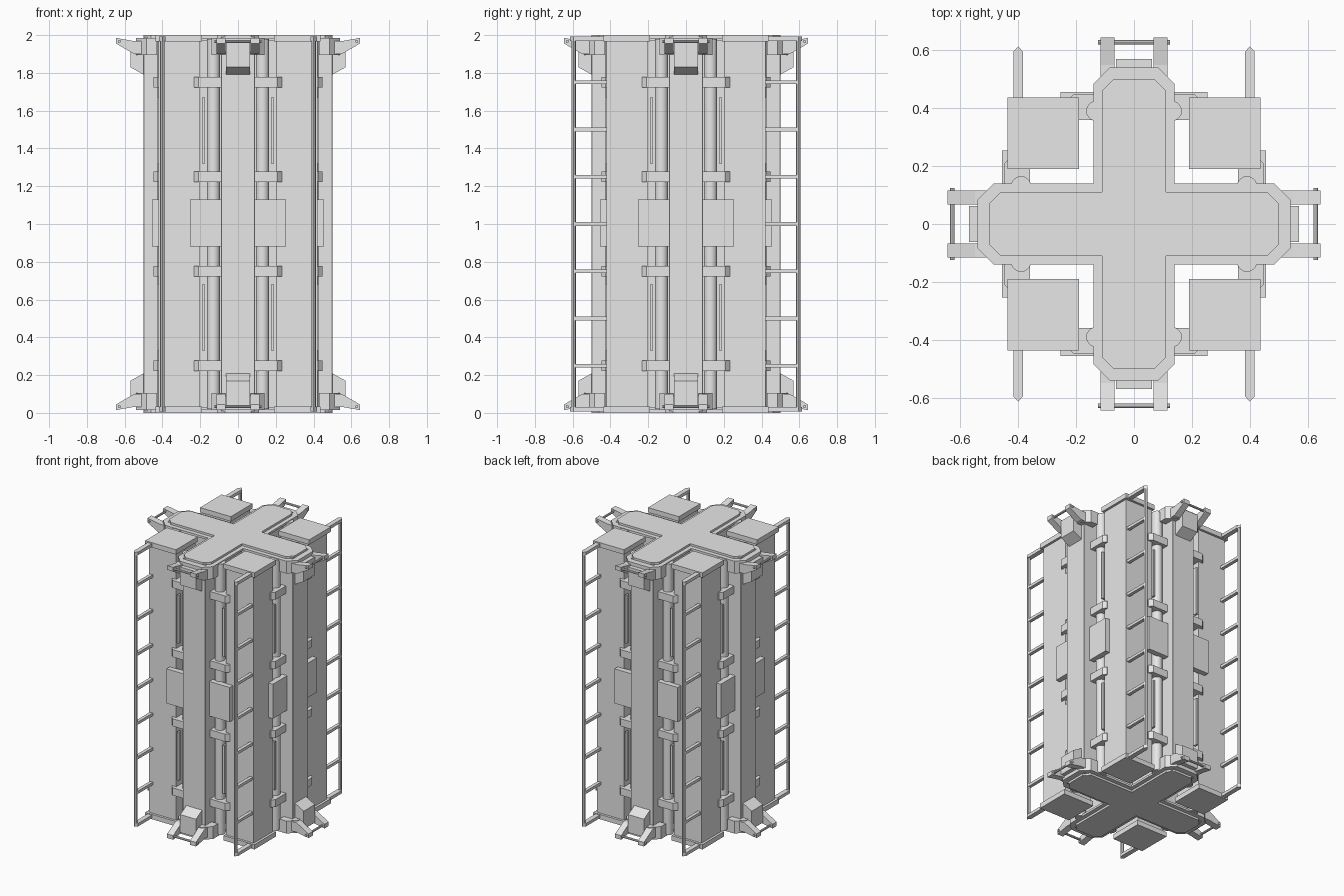
import bpy, bmesh, math
from mathutils import Matrix, Vector

cube = bpy.data.objects.get("Cube")
if cube:
    bpy.data.objects.remove(cube, do_unlink=True)

grey = bpy.data.materials.new("plain_grey")
grey.use_nodes = True
grey.diffuse_color = (0.8, 0.8, 0.8, 1)
grey.node_tree.nodes["Principled BSDF"].inputs["Base Color"].default_value = (0.8, 0.8, 0.8, 1)

# Symmetry transforms
SPIN = [Matrix.Rotation(math.radians(90 * k), 4, 'Z') for k in range(4)]
FLIP_X = [Matrix.Identity(4), Matrix.Diagonal((-1, 1, 1, 1))]
FLIP_Y = [Matrix.Identity(4), Matrix.Diagonal((1, -1, 1, 1))]
ENDS = [Matrix.Identity(4),
        Matrix.Translation((0, 0, 2)) @ Matrix.Diagonal((1, 1, -1, 1))]


def combine(*groups):
    result = [Matrix.Identity(4)]
    for group in groups:
        result = [a @ b for a in result for b in group]
    return result


def prism(name, outline, low, high, copies, axis='Z', smooth=False):
    """Extrude an outline along z (x, y points) or along x (y, z points)."""
    bm = bmesh.new()
    for matrix in copies:
        rings = []
        for level in (low, high):
            pts = [(a, b, level) if axis == 'Z' else (level, a, b) for a, b in outline]
            rings.append([bm.verts.new(matrix @ Vector(p)) for p in pts])
        bm.faces.new(rings[0])
        bm.faces.new(rings[1])
        n = len(outline)
        for i in range(n):
            j = (i + 1) % n
            bm.faces.new((rings[0][i], rings[0][j], rings[1][j], rings[1][i]))
    bmesh.ops.recalc_face_normals(bm, faces=bm.faces)
    mesh = bpy.data.meshes.new(name)
    bm.to_mesh(mesh)
    bm.free()
    mesh.materials.append(grey)
    obj = bpy.data.objects.new(name, mesh)
    bpy.context.collection.objects.link(obj)
    if smooth:
        bpy.ops.object.select_all(action='DESELECT')
        obj.select_set(True)
        bpy.context.view_layer.objects.active = obj
        bpy.ops.object.shade_smooth_by_angle(angle=math.radians(40))
    return obj


def rect(x0, x1, y0, y1):
    return [(x0, y0), (x1, y0), (x1, y1), (x0, y1)]


def circle(x, y, r, n):
    return [(x + r * math.cos(math.tau * i / n), y + r * math.sin(math.tau * i / n))
            for i in range(n)]


def cross(width, reach, cut):
    """Plus-shaped outline with chamfered arm ends."""
    arm = [(width, width), (width, reach - cut), (width - cut, reach),
           (cut - width, reach), (-width, reach - cut)]
    return [tuple((m @ Vector((x, y, 0))).xy) for m in SPIN for x, y in arm]


SIDES = combine(SPIN, FLIP_X)
CORNERS = combine(FLIP_X, FLIP_Y)
ALL_ENDS = combine(ENDS, SPIN)

# Cross-shaped core and its stepped end caps
prism("core", cross(0.09, 0.5, 0.002), 0.01, 1.99, SPIN[:1])
prism("cross_cap", cross(0.14, 0.54, 0.055), 1.97, 1.985, ENDS)
prism("raised_cross", cross(0.11, 0.5, 0.04), 1.98, 2.0, ENDS)

# Chamfered collars under the caps
collar = [(-0.14, 0.43), (0.14, 0.43), (0.14, 0.485), (0.085, 0.54),
          (-0.085, 0.54), (-0.14, 0.485)]
prism("collar", collar, 1.895, 1.972, ALL_ENDS)

# Corner columns with end plates
prism("corner_column", rect(0.2, 0.42, 0.2, 0.42), 0.02, 1.98, CORNERS)
prism("column_plate", rect(0.19, 0.437, 0.19, 0.437), 1.965, 2.0, combine(ENDS, CORNERS))

# Vertical pipes and thin rods beside each arm
prism("pipe", circle(0.13, 0.39, 0.035, 20), 0.02, 1.98, SIDES, smooth=True)
for z in (0.33, 1.32):
    prism("thin_rod", rect(0.175, 0.19, 0.4, 0.425), z, z + 0.35, SIDES)

# Straps holding pipes and columns
strap = [(0.08, 0.36), (0.232, 0.36), (0.232, 0.425), (0.21, 0.447), (0.08, 0.447)]
for i in range(4):
    z = 0.25 + i * 0.5
    prism("strap", strap, z - 0.027, z + 0.027, SIDES)

# Middle panels
prism("middle_panel", rect(0.08, 0.253, 0.415, 0.456), 0.88, 1.13, SIDES)

# Couplings: bracket, two prongs and a cross pin at each arm end
bracket = [(0.48, 1.78), (0.57, 1.83), (0.57, 1.96), (0.48, 1.96)]
prism("bracket", bracket, -0.063, 0.063, ALL_ENDS, 'X')
prong = [(0.5, 1.9), (0.55, 1.9), (0.645, 1.955), (0.645, 1.985), (0.55, 1.968), (0.5, 1.968)]
prism("prong", prong, 0.067, 0.115, combine(ENDS, SIDES), 'X')
prism("cross_pin", circle(0.628, 1.967, 0.008, 8), -0.124, 0.124, ALL_ENDS, 'X')

# Ladders on the front and back
prism("ladder_rail", circle(0.4, 0.595, 0.012, 8), 0.012, 1.988, CORNERS)
bar = [(0.383, 0.41), (0.417, 0.41), (0.417, 0.595), (0.4, 0.613), (0.383, 0.595)]
prism("ladder_end_bar", bar, 1.97, 1.992, combine(ENDS, CORNERS))
for i in range(1, 8):
    prism("ladder_rung", rect(0.388, 0.412, 0.41, 0.592), i * 0.25 - 0.01, i * 0.25 + 0.01, CORNERS)
